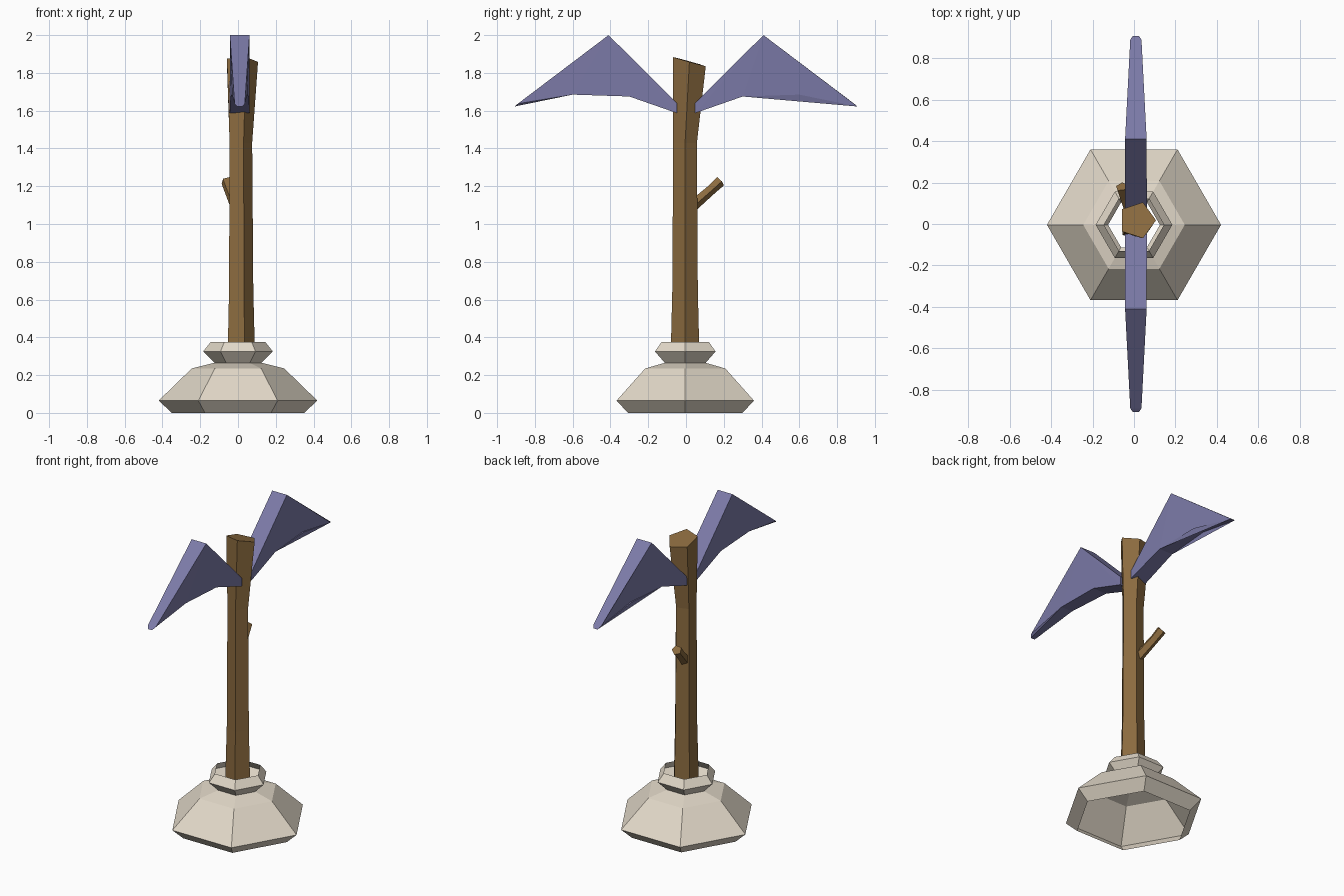
import bpy, bmesh
from math import cos, sin, tau
from mathutils import Vector

if "Cube" in bpy.data.objects:
    bpy.data.objects.remove(bpy.data.objects["Cube"])


def material(name, rgb):
    m = bpy.data.materials.new(name)
    m.diffuse_color = (*rgb, 1)
    m.use_nodes = True
    m.node_tree.nodes["Principled BSDF"].inputs["Base Color"].default_value = m.diffuse_color
    return m


STONE = material("pale_stone", (0.76, 0.69, 0.58))
WOOD = material("brown_wood", (0.26, 0.147, 0.05))
BLADE = material("violet_metal", (0.20, 0.195, 0.39))


def finish(name, bm, mat, recalc=True):
    if recalc:
        bmesh.ops.recalc_face_normals(bm, faces=bm.faces)
    me = bpy.data.meshes.new(name)
    bm.to_mesh(me)
    bm.free()
    me.materials.append(mat)
    ob = bpy.data.objects.new(name, me)
    bpy.context.collection.objects.link(ob)
    return ob


def loft(name, rings, mat, caps):
    """Bridge consecutive rings of points; optionally close both ends."""
    bm = bmesh.new()
    loops = [[bm.verts.new(p) for p in ring] for ring in rings]
    n = len(loops[0])
    for a, b in zip(loops, loops[1:]):
        for i in range(n):
            j = (i + 1) % n
            bm.faces.new((a[i], a[j], b[j], b[i]))
    if caps:
        bm.faces.new(loops[0][::-1])
        bm.faces.new(loops[-1])
    return finish(name, bm, mat, caps)


def ring(center, r, n, u=Vector((1, 0, 0)), v=Vector((0, 1, 0))):
    c = Vector(center)
    return [c + r * (cos(tau * i / n) * u + sin(tau * i / n) * v) for i in range(n)]


# Hollow hexagonal foot with collar, open below and above
foot = [(0.35, 0), (0.42, 0.065), (0.245, 0.235), (0.125, 0.265), (0.185, 0.325), (0.145, 0.375)]
loft("stone_base", [ring((0, -0.004, z), r, 6) for r, z in foot], STONE, False)

# Five-sided post, flaring to a slanted top
post = [ring((0.01, -0.005, 0.26), 0.081, 5),
        ring((0.01, -0.005, 0.65), 0.071, 5),
        ring((0.009, -0.005, 1.43), 0.066, 5),
        ring((0.015, 0.018, 1.86), 0.091, 5)]
for p in post[-1]:
    p.z -= 0.28 * (p.y - 0.018) + 0.02 * p.x
loft("wooden_post", post, WOOD, True)

# Bent twig stub at the back
path = [((-0.005, 0.02, 1.085), 0.032), ((-0.045, 0.13, 1.18), 0.028), ((-0.06, 0.18, 1.226), 0.03)]
axis = (Vector(path[-1][0]) - Vector(path[0][0])).normalized()
side = axis.cross(Vector((0, 0, 1))).normalized()
up = side.cross(axis)
loft("twig_stub", [ring(c, r, 5, side, up) for c, r in path], WOOD, True)

# Two tapered drooping blades: profile points (y, z, half width)
profile = [(0.048, 1.64, 0.053), (0.048, 1.587, 0.053), (0.30, 1.675, 0.048),
           (0.60, 1.685, 0.04), (0.908, 1.622, 0.014), (0.89, 1.637, 0.027),
           (0.41, 2.0, 0.052)]
for name, s in (("back_blade", 1), ("front_blade", -1)):
    bm = bmesh.new()
    left = [bm.verts.new((0.009 - w, s * y, z)) for y, z, w in profile]
    right = [bm.verts.new((0.009 + w, s * y, z)) for y, z, w in profile]
    n = len(profile)
    flats = [bm.faces.new(left), bm.faces.new(right[::-1])]
    for i in range(n):
        j = (i + 1) % n
        bm.faces.new((left[j], left[i], right[i], right[j]))
    bmesh.ops.triangulate(bm, faces=flats)
    finish(name, bm, BLADE)
